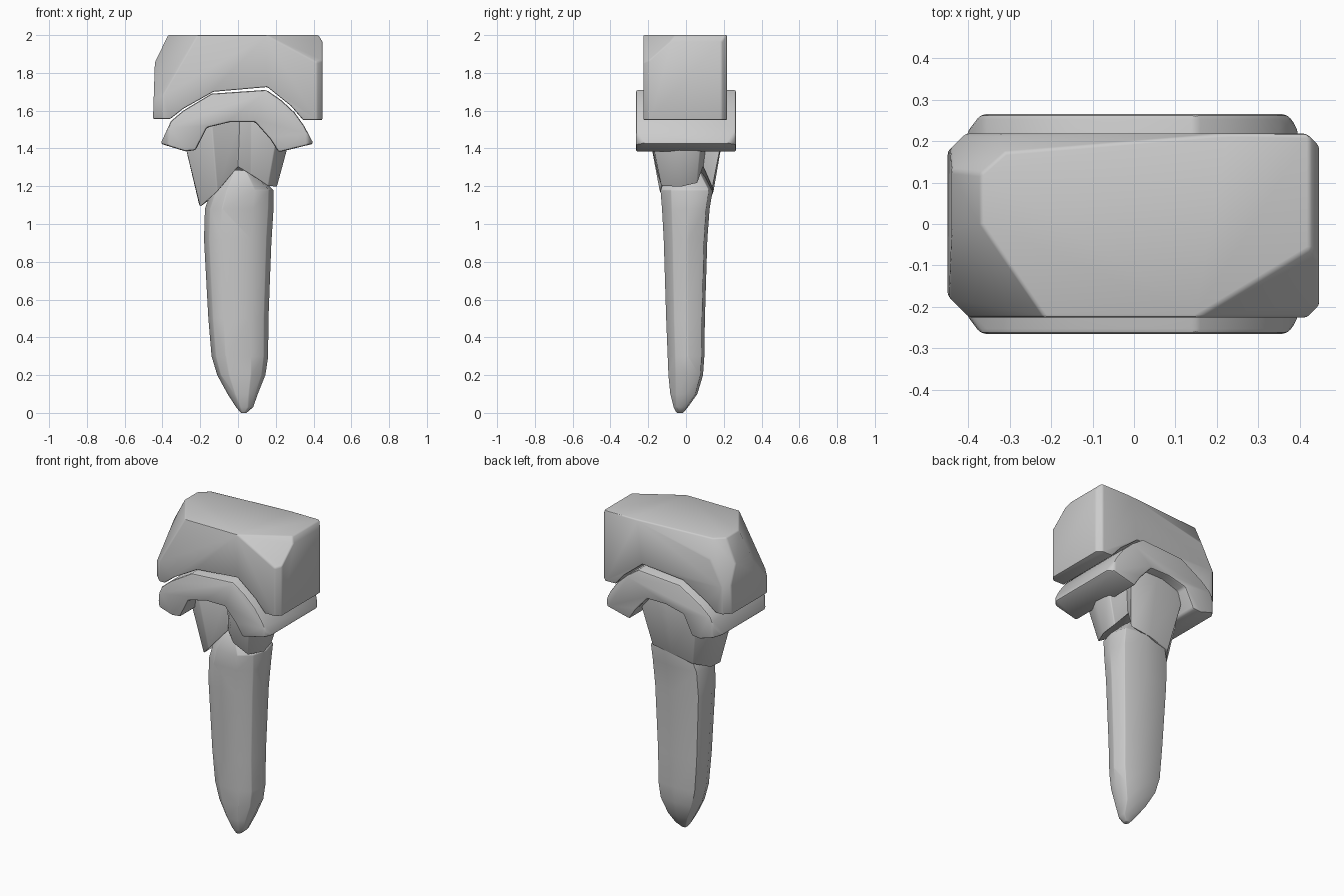
import bpy, bmesh
from mathutils import Vector

if "Cube" in bpy.data.objects:
    bpy.data.objects.remove(bpy.data.objects["Cube"])


def finish(name, bm, bevel, angle=0.6):
    """Turn a bmesh into an object with softened edges and angle-based smoothing."""
    bmesh.ops.remove_doubles(bm, verts=bm.verts, dist=0.002)
    bmesh.ops.recalc_face_normals(bm, faces=bm.faces)
    mesh = bpy.data.meshes.new(name)
    bm.to_mesh(mesh)
    bm.free()
    ob = bpy.data.objects.new(name, mesh)
    bpy.context.collection.objects.link(ob)
    bpy.ops.object.select_all(action='DESELECT')
    ob.select_set(True)
    bpy.context.view_layer.objects.active = ob
    mod = ob.modifiers.new("soft_edges", 'BEVEL')
    mod.width, mod.segments = bevel, 2
    mod.limit_method, mod.angle_limit = 'ANGLE', 0.6
    bpy.ops.object.modifier_apply(modifier=mod.name)
    bpy.ops.object.shade_smooth_by_angle(angle=angle)
    return ob


def prism(profile, y0, y1):
    """Extrude an x-z profile along y."""
    bm = bmesh.new()
    face = bm.faces.new([bm.verts.new((x, y0, z)) for x, z in profile])
    ext = bmesh.ops.extrude_face_region(bm, geom=[face])
    verts = [g for g in ext["geom"] if isinstance(g, bmesh.types.BMVert)]
    bmesh.ops.translate(bm, verts=verts, vec=(0, y1 - y0, 0))
    bmesh.ops.recalc_face_normals(bm, faces=bm.faces)
    return bm


def chip(bm, a, b, c, inside):
    """Slice off the material beyond the plane through three points."""
    a, b, c = Vector(a), Vector(b), Vector(c)
    n = (b - a).cross(c - a).normalized()
    if n.dot(Vector(inside) - a) > 0:
        n = -n
    geom = bm.verts[:] + bm.edges[:] + bm.faces[:]
    cut = bmesh.ops.bisect_plane(bm, geom=geom, dist=1e-5, plane_co=a,
                                 plane_no=n, clear_outer=True)
    edges = [g for g in cut["geom_cut"] if isinstance(g, bmesh.types.BMEdge)]
    bmesh.ops.holes_fill(bm, edges=edges, sides=0)


def loft(rings):
    """Skin a stack of rings and cap both ends."""
    bm = bmesh.new()
    loops = [[bm.verts.new(p) for p in ring] for ring in rings]
    n = len(loops[0])
    for low, high in zip(loops, loops[1:]):
        for i in range(n):
            j = (i + 1) % n
            bm.faces.new((low[i], low[j], high[j], high[i]))
    bm.faces.new(loops[0][::-1])
    bm.faces.new(loops[-1])
    return bm


# Hammer head: block with an arched underside and chipped corners
head = prism([(-.45, 1.555), (-.44, 1.855), (-.37, 2), (.425, 2), (.447, 1.965),
              (.447, 1.55), (.345, 1.55), (.28, 1.625), (.155, 1.725),
              (-.13, 1.70), (-.29, 1.61), (-.36, 1.555)], -.226, .218)
mid = (0, 0, 1.85)
chips = [((-.37, 0, 2), (-.25, -.226, 1.94), (-.40, -.226, 1.68)),
         ((.44, -.05, 2), (.15, -.226, 2), (.447, -.226, 1.84)),
         ((-.36, .17, 2), (.25, .22, 2), (-.36, .218, 1.87)),
         ((-.35, .14, 2), (-.31, .175, 2), (-.45, .17, 1.75))]
for sx, sy, d in ((-1, -1, .05), (1, -1, .03), (-1, 1, .04), (1, 1, .03)):
    y = .218 if sy > 0 else -.226
    chips.append(((sx * .447, y - sy * d, 1), (sx * (.447 - d), y, 1),
                  (sx * (.447 - d), y, 2)))
for p in chips:
    chip(head, *p, mid)
finish("hammer_head", head, .008)

# Arched saddle that carries the head
saddle = prism([(-.41, 1.425), (-.355, 1.545), (-.29, 1.60), (-.14, 1.69), (.15, 1.71),
                (.23, 1.655), (.30, 1.59), (.35, 1.52), (.40, 1.425), (.215, 1.38),
                (.17, 1.45), (.09, 1.54), (-.04, 1.54), (-.165, 1.51),
                (-.225, 1.39), (-.28, 1.385)], -.265, .265)
for sx in (-1, 1):
    for sy in (-1, 1):
        chip(saddle, (sx * .40, sy * .225, 1), (sx * .37, sy * .265, 1),
             (sx * .37, sy * .265, 2), (0, 0, 1.6))
finish("arched_saddle", saddle, .012)

# Notched socket gripping the top of the handle
lower = [(0, -.10, 1.30), (.07, -.15, 1.26), (.16, -.13, 1.20), (.205, -.03, 1.195),
         (.195, .06, 1.215), (.12, .09, 1.30), (.14, .14, 1.19), (0, .145, 1.17),
         (-.14, .135, 1.14), (-.205, .04, 1.10), (-.20, -.06, 1.09), (-.11, -.14, 1.17)]
upper = [(.01, -.11), (.07, -.21), (.22, -.20), (.30, -.04), (.29, .09), (.16, .12),
         (.20, .21), (0, .21), (-.22, .20), (-.31, .05), (-.31, -.09), (-.14, -.21)]
finish("handle_socket", loft([lower, [(x, y, 1.545) for x, y in upper]]), .006)

# Handle: shared cross-section fitted to (z, xmin, xmax, ymin, ymax) stations
section = [(-.5, -1), (.4, -1), (.85, -.6), (1, .1), (.85, .85), (0, 1),
           (-.88, .9), (-1, 0), (-.85, -.65)]
stations = [(0, .015, .045, -.05, -.015), (.03, -.01, .08, -.065, .01),
            (.10, -.055, .105, -.083, .06), (.2, -.11, .145, -.093, .09),
            (.30, -.14, .16, -.097, .097), (.5, -.157, .162, -.105, .10),
            (.92, -.18, .178, -.118, .113), (1.08, -.175, .188, -.127, .125),
            (1.18, -.14, .188, -.135, .142), (1.285, -.05, .08, -.10, .08)]
rings = [[((x0 + x1) / 2 + u * (x1 - x0) / 2, (y0 + y1) / 2 + v * (y1 - y0) / 2, z)
          for u, v in section] for z, x0, x1, y0, y1 in stations]
finish("handle", loft(rings), .004)
